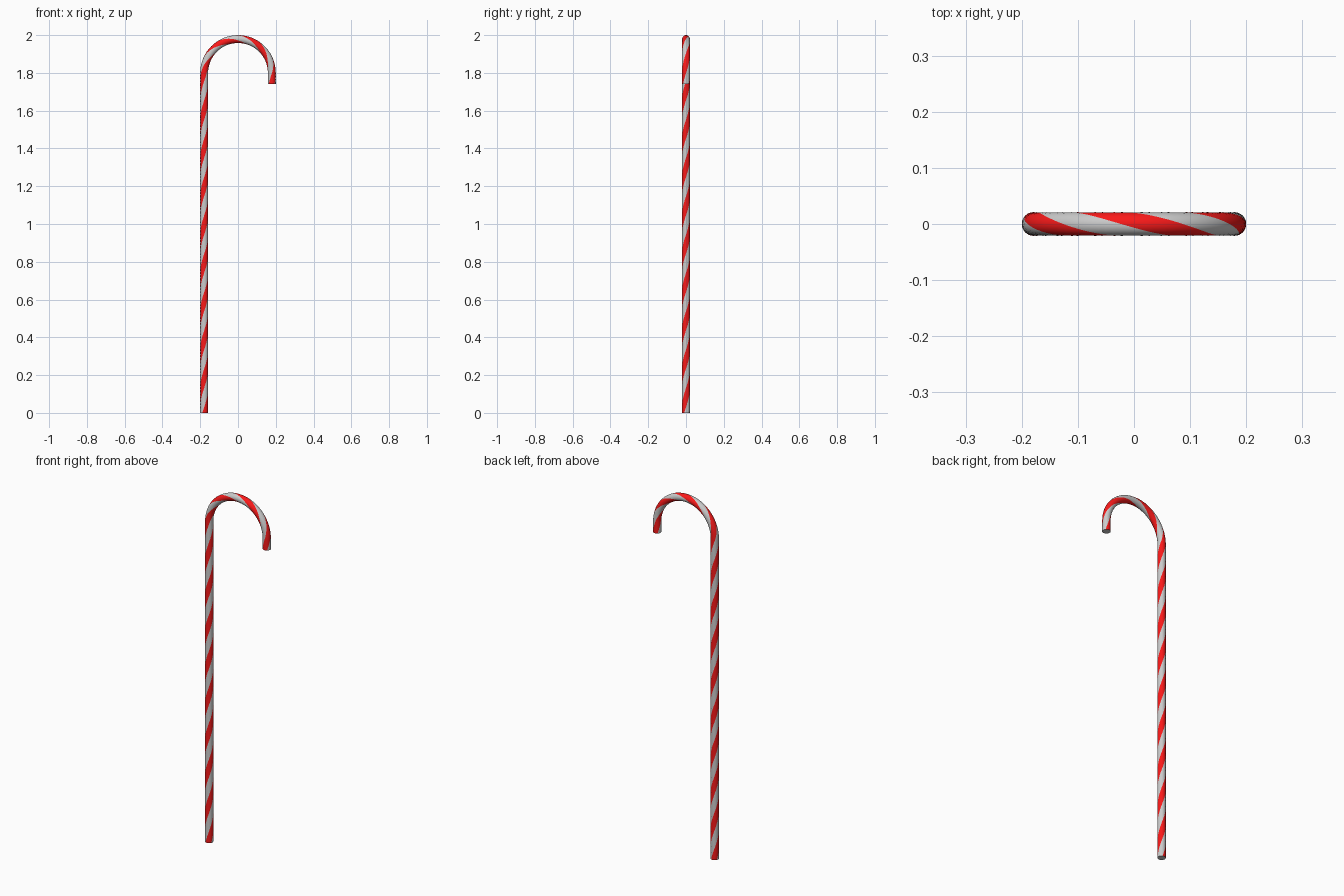
import bpy, bmesh
from math import sin, cos, pi
from mathutils import Vector

if "Cube" in bpy.data.objects:
    bpy.data.objects.remove(bpy.data.objects["Cube"])

R = 0.021            # tube radius
ARC = 0.179          # hook radius
SHAFT = 1.80         # straight shaft height
TIP = 0.06           # straight drop at the hook end
TURN = 0.406         # length of one full stripe twist
SIDES = 24
PHASE = 1.35 * pi    # where the first red stripe starts at the base
LENGTH = SHAFT + pi * ARC + TIP


def frame(s):
    """Centre point and inward direction of the cane at path length s."""
    if s <= SHAFT:
        return Vector((-ARC, 0, s)), Vector((1, 0, 0))
    a = (s - SHAFT) / ARC
    if a <= pi:
        return Vector((-ARC * cos(a), 0, SHAFT + ARC * sin(a))), Vector((cos(a), 0, -sin(a)))
    return Vector((ARC, 0, SHAFT - (s - SHAFT - pi * ARC))), Vector((-1, 0, 0))


def material(name, color):
    m = bpy.data.materials.new(name)
    m.diffuse_color = color
    m.use_nodes = True
    m.node_tree.nodes["Principled BSDF"].inputs["Base Color"].default_value = m.diffuse_color
    return m


# Rings twist along the path so the stripe edges follow the mesh columns
bm = bmesh.new()
side = Vector((0, 1, 0))
rings = []
N = 200
for i in range(N + 1):
    s = LENGTH * i / N
    c, inward = frame(s)
    ring = []
    for k in range(SIDES):
        a = PHASE + 2 * pi * (k / SIDES + s / TURN)
        ring.append(bm.verts.new(c + R * (cos(a) * inward + sin(a) * side)))
    rings.append(ring)

# Striped tube: two red and two white bands
for lo, hi in zip(rings, rings[1:]):
    for k in range(SIDES):
        n = (k + 1) % SIDES
        f = bm.faces.new((lo[k], lo[n], hi[n], hi[k]))
        f.material_index = (k * 4 // SIDES) % 2
        f.smooth = True

# Flat end caps
bm.faces.new(rings[0][::-1]).material_index = 1
bm.faces.new(rings[-1]).material_index = 1

mesh = bpy.data.meshes.new("candy_cane")
bm.to_mesh(mesh)
bm.free()
mesh.materials.append(material("red", (0.95, 0.01, 0.01, 1)))
mesh.materials.append(material("white", (0.8, 0.8, 0.8, 1)))
cane = bpy.data.objects.new("candy_cane", mesh)
bpy.context.collection.objects.link(cane)
bpy.context.view_layer.objects.active = cane
cane.select_set(True)
bpy.ops.object.shade_smooth_by_angle()
